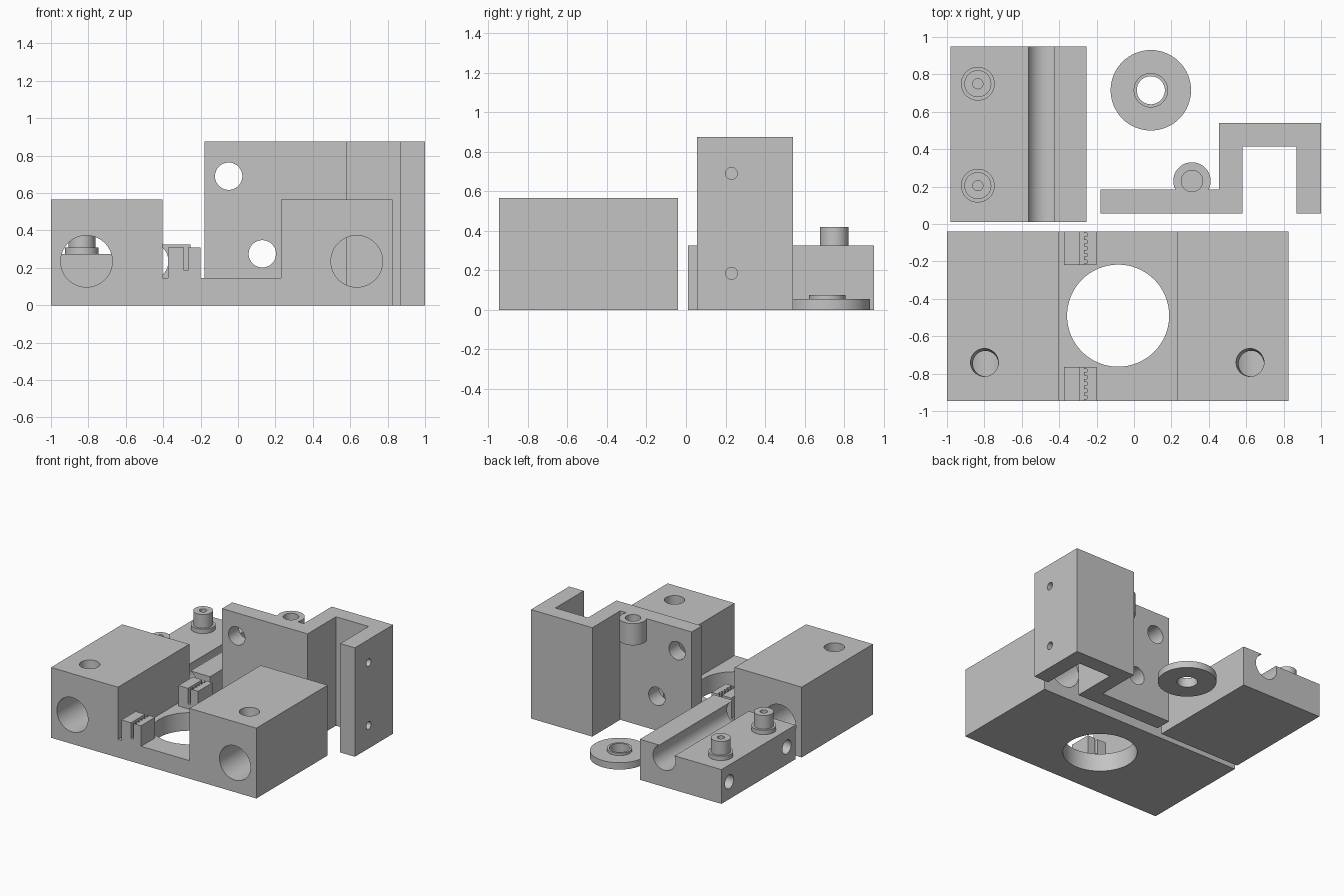
import bpy
import bmesh
import math
from mathutils import Vector

cube = bpy.data.objects.get("Cube")
if cube:
    bpy.data.objects.remove(cube, do_unlink=True)

grey = bpy.data.materials.new("plain grey")
grey.use_nodes = True
colour = (0.55, 0.55, 0.55, 1)
grey.diffuse_color = colour
grey.node_tree.nodes["Principled BSDF"].inputs["Base Color"].default_value = colour


def make_object(name, bm):
    bmesh.ops.recalc_face_normals(bm, faces=bm.faces)
    mesh = bpy.data.meshes.new(name)
    bm.to_mesh(mesh)
    bm.free()
    mesh.materials.append(grey)
    ob = bpy.data.objects.new(name, mesh)
    bpy.context.scene.collection.objects.link(ob)
    return ob


def prism(name, outline, axis, start, end):
    """Extrude an outline: (x, z) pairs along Y, or (x, y) pairs along Z."""
    bm = bmesh.new()
    place = (lambda a, b: (a, start, b)) if axis == "Y" else (lambda a, b: (a, b, start))
    face = bm.faces.new([bm.verts.new(place(a, b)) for a, b in outline])
    made = bmesh.ops.extrude_face_region(bm, geom=[face])["geom"]
    step = Vector((0, end - start, 0) if axis == "Y" else (0, 0, end - start))
    bmesh.ops.translate(bm, vec=step, verts=[v for v in made if isinstance(v, bmesh.types.BMVert)])
    return make_object(name, bm)


def box(name, x, y, z):
    return prism(name, [(x[0], y[0]), (x[1], y[0]), (x[1], y[1]), (x[0], y[1])], "Z", *z)


def rod(name, start, end, r, r_end=None):
    """Cylinder or cone between two points."""
    a, b = Vector(start), Vector(end)
    bm = bmesh.new()
    bmesh.ops.create_cone(bm, cap_ends=True, segments=64, radius1=r,
                          radius2=r if r_end is None else r_end, depth=(b - a).length)
    bm.transform((b - a).to_track_quat("Z", "Y").to_matrix().to_4x4())
    bmesh.ops.translate(bm, vec=(a + b) / 2, verts=bm.verts)
    return make_object(name, bm)


def combine(body, operation, tools):
    for tool in tools:
        mod = body.modifiers.new("combine", "BOOLEAN")
        mod.operation, mod.solver, mod.object = operation, "EXACT", tool
        tool.hide_render = True
        bpy.context.view_layer.update()
        evaluated = body.evaluated_get(bpy.context.evaluated_depsgraph_get())
        mesh = bpy.data.meshes.new_from_object(evaluated)
        body.modifiers.clear()
        body.data = mesh
        bpy.data.objects.remove(tool, do_unlink=True)


# Carriage block: two towers joined by a thin floor
carriage = prism("carriage_block", [
    (-1, 0), (0.825, 0), (0.825, 0.565), (0.23, 0.565),
    (0.23, 0.145), (-0.405, 0.145), (-0.405, 0.565), (-1, 0.565)], "Y", -0.945, -0.04)

# Toothed belt clips beside the round opening
clip_ranges = [(-0.945, -0.765), (-0.22, -0.04)]
combine(carriage, "UNION", [box("clip", (-0.375, -0.2), y, (0.1, 0.31)) for y in clip_ranges])
for y0, y1 in clip_ranges:
    slot = box("slot", (-0.29, -0.268), (y0 - 0.02, y1 + 0.02), (0.185, 0.4))
    pitch = (y1 - y0) / 5
    notches = [box("notch", (-0.28, -0.25), (y0 + pitch * (i + 0.25), y0 + pitch * (i + 0.75)),
                   (0.185, 0.4)) for i in range(5)]
    combine(carriage, "DIFFERENCE", [slot] + notches)

# Round opening, rod bores and set-screw holes
combine(carriage, "DIFFERENCE", [rod("opening", (-0.085, -0.49, -0.1), (-0.085, -0.49, 0.5), 0.273)])
for bore_x, screw_x in [(-0.81, -0.8), (0.635, 0.62)]:
    combine(carriage, "DIFFERENCE", [
        rod("bore", (bore_x, -1.1, 0.235), (bore_x, 0.1, 0.235), 0.138),
        rod("screw_hole", (screw_x + 0.01, -0.75, 0.25), (screw_x, -0.74, 0.58), 0.064, 0.075)])

# Rod clamp: stepped block with an open round groove
clamp = prism("rod_clamp", [
    (-0.98, 0), (-0.255, 0), (-0.255, 0.325), (-0.472, 0.325),
    (-0.472, 0.275), (-0.98, 0.275)], "Y", 0.01, 0.95)
combine(clamp, "DIFFERENCE", [rod("groove", (-0.472, -0.1, 0.235), (-0.472, 1.1, 0.235), 0.1)])
for y in (0.205, 0.75):
    combine(clamp, "UNION", [
        rod("collar", (-0.835, y, 0.2), (-0.835, y, 0.31), 0.09),
        rod("post", (-0.835, y, 0.19), (-0.835, y, 0.42), 0.072)])
    combine(clamp, "DIFFERENCE", [rod("post_hole", (-0.835, y, 0.3), (-0.835, y, 0.5), 0.027)])
combine(clamp, "DIFFERENCE", [rod("side_hole", (-1.1, y, 0.14), (-0.7, y, 0.14), 0.055)
                              for y in (0.12, 0.85)])

# Mounting bracket: flat plate folded into a channel
bracket = prism("mounting_bracket", [
    (-0.18, 0.055), (0.58, 0.055), (0.58, 0.415), (0.87, 0.415), (0.87, 0.055),
    (1, 0.055), (1, 0.54), (0.455, 0.54), (0.455, 0.185), (-0.18, 0.185)], "Z", 0, 0.875)
combine(bracket, "UNION", [rod("boss", (0.31, 0.23, 0.7), (0.31, 0.23, 0.875), 0.1)])
combine(bracket, "DIFFERENCE", [
    rod("boss_hole", (0.31, 0.23, 0.74), (0.31, 0.23, 1), 0.057),
    rod("upper_hole", (-0.05, 0, 0.69), (-0.05, 0.4, 0.69), 0.073),
    rod("lower_hole", (0.13, 0, 0.275), (0.13, 0.4, 0.275), 0.073)])
combine(bracket, "DIFFERENCE", [rod("pin_hole", (0.8, 0.23, z), (1.1, 0.23, z), 0.03)
                                for z in (0.185, 0.69)])

# Flanged washer
washer = rod("flanged_washer", (0.09, 0.715, 0), (0.09, 0.715, 0.055), 0.215)
combine(washer, "UNION", [rod("lip", (0.09, 0.715, 0.02), (0.09, 0.715, 0.075), 0.092)])
combine(washer, "DIFFERENCE", [rod("centre_hole", (0.09, 0.715, -0.1), (0.09, 0.715, 0.2), 0.075)])

# Smooth the round walls while keeping the edges sharp
bpy.ops.object.select_all(action="DESELECT")
for ob in (carriage, clamp, bracket, washer):
    ob.select_set(True)
bpy.context.view_layer.objects.active = carriage
bpy.ops.object.shade_smooth_by_angle(angle=math.radians(30))
